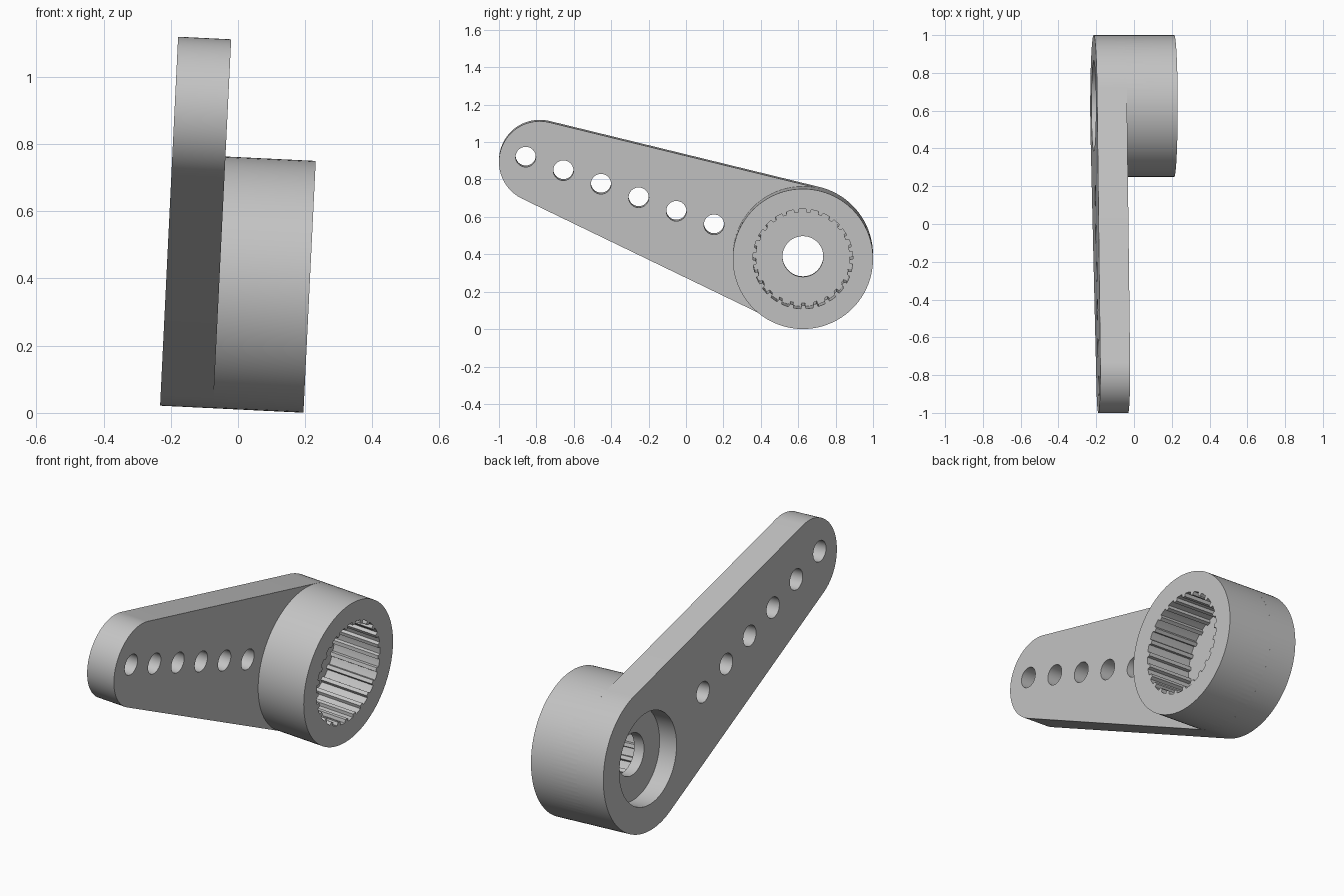
import bpy, bmesh, math

old = bpy.data.objects.get("Cube")
if old:
    bpy.data.objects.remove(old, do_unlink=True)

HUB_R, TIP_R = 0.375, 0.218        # end radii of the arm
PLATE, DEPTH = 0.158, 0.427        # arm thickness, full hub depth
TIP = (-1.407, 0.506)              # tip centre relative to the hub (y, z)
REACH = math.hypot(*TIP)
AIM = math.atan2(TIP[1], TIP[0])

grey = bpy.data.materials.new("grey plastic")
grey.use_nodes = True
colour = (0.55, 0.55, 0.55, 1)
grey.diffuse_color = colour
grey.node_tree.nodes["Principled BSDF"].inputs["Base Color"].default_value = colour


def arc(centre, radius, start, end, steps):
    """Points along an arc in the y-z plane, end point included."""
    angles = [start + (end - start) * i / steps for i in range(steps + 1)]
    return [(centre[0] + radius * math.cos(a), centre[1] + radius * math.sin(a)) for a in angles]


def circle(radius, steps=96, centre=(0, 0)):
    return arc(centre, radius, 0, math.tau, steps)[:-1]


def prism(name, profile, x0, x1):
    """Closed solid: a y-z profile extruded along x."""
    bm = bmesh.new()
    face = bm.faces.new([bm.verts.new((x0, y, z)) for y, z in profile])
    side = bmesh.ops.extrude_face_region(bm, geom=[face])["geom"]
    verts = [v for v in side if isinstance(v, bmesh.types.BMVert)]
    bmesh.ops.translate(bm, vec=(x1 - x0, 0, 0), verts=verts)
    bmesh.ops.recalc_face_normals(bm, faces=bm.faces)
    mesh = bpy.data.meshes.new(name)
    bm.to_mesh(mesh)
    bm.free()
    mesh.materials.append(grey)
    obj = bpy.data.objects.new(name, mesh)
    bpy.context.collection.objects.link(obj)
    return obj


def combine(target, tool, operation):
    """Apply a boolean and discard the tool."""
    mod = target.modifiers.new("combine", 'BOOLEAN')
    mod.object, mod.operation, mod.solver = tool, operation, 'EXACT'
    tool.hide_render = True
    bpy.ops.object.select_all(action='DESELECT')
    bpy.context.view_layer.objects.active = target
    target.select_set(True)
    bpy.ops.object.modifier_apply(modifier=mod.name)
    bpy.data.objects.remove(tool, do_unlink=True)


# Tapered arm: two round ends joined by tangent lines
spread = math.acos((HUB_R - TIP_R) / REACH)
outline = arc((0, 0), HUB_R, AIM + spread, AIM + math.tau - spread, 72)
outline += arc(TIP, TIP_R, AIM - spread, AIM + spread, 48)
arm = prism("lever_arm", outline, 0, PLATE)

# Hub boss
combine(arm, prism("hub_boss", circle(HUB_R), PLATE, DEPTH), 'UNION')

# Splined socket: outer lands with narrow teeth pointing inward
teeth = 25
socket = []
for i in range(teeth):
    start = math.tau * i / teeth
    pitch = math.tau / teeth
    socket += arc((0, 0), 0.267, start, start + pitch * 0.58, 3)
    socket += arc((0, 0), 0.250, start + pitch * 0.64, start + pitch * 0.94, 2)
combine(arm, prism("socket_cutter", socket, PLATE, DEPTH + 0.1), 'DIFFERENCE')

# Screw head recess and screw hole
combine(arm, prism("recess_cutter", circle(0.24), -0.1, 0.1), 'DIFFERENCE')
combine(arm, prism("screw_cutter", circle(0.109, 48), -0.2, 0.3), 'DIFFERENCE')

# Row of linkage holes
for i in range(6):
    d = 0.505 + 0.214 * i
    centre = (d * math.cos(AIM), d * math.sin(AIM))
    combine(arm, prism("hole_cutter", circle(0.054, 40, centre), -0.1, 0.3), 'DIFFERENCE')

# Place with its slight lean
arm.location = (-0.2135, 0.625, 0.396)
arm.rotation_euler = (0, math.radians(2.8), 0)
bpy.ops.object.select_all(action='DESELECT')
arm.select_set(True)
bpy.context.view_layer.objects.active = arm
bpy.ops.object.shade_smooth_by_angle(angle=math.radians(30))
